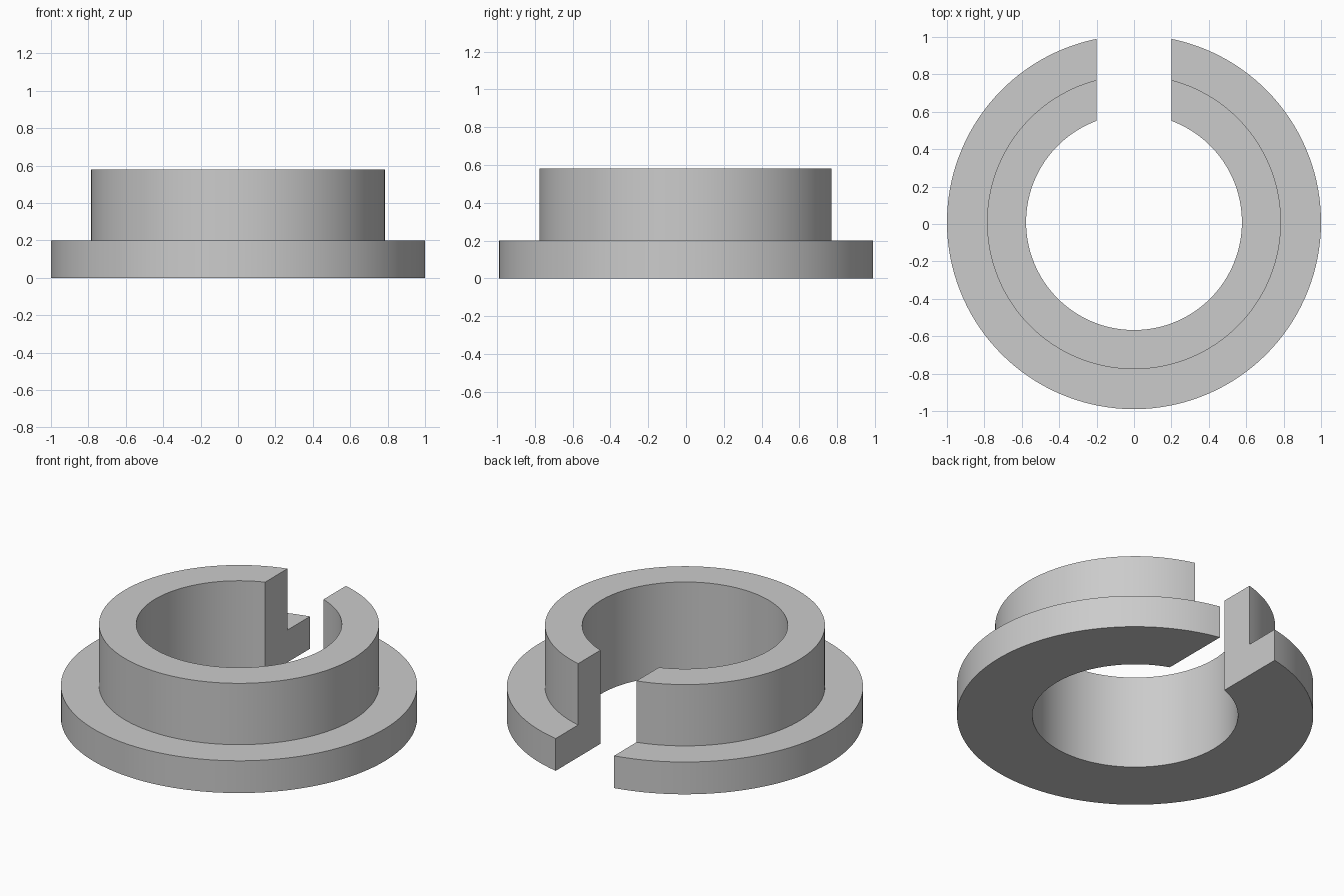
import bpy, bmesh, math

cube = bpy.data.objects.get("Cube")
if cube:
    bpy.data.objects.remove(cube, do_unlink=True)

# Plain grey material
grey = bpy.data.materials.new("plain_grey")
grey.use_nodes = True
colour = (0.6, 0.6, 0.6, 1)
grey.diffuse_color = colour
grey.node_tree.nodes["Principled BSDF"].inputs["Base Color"].default_value = colour

BORE, COLLAR, FLANGE = 0.577, 0.786, 1.0
FLANGE_TOP, COLLAR_TOP = 0.2, 0.58
HALF_SLOT = 0.2
CENTRE_Y = 0.01
STEPS = 128

# L-shaped cross-section as (radius, height)
profile = [(BORE, 0), (FLANGE, 0), (FLANGE, FLANGE_TOP),
           (COLLAR, FLANGE_TOP), (COLLAR, COLLAR_TOP), (BORE, COLLAR_TOP)]

# Sweep the section around, ending on the parallel walls of the rear slot
bm = bmesh.new()
rings = []
for i in range(STEPS + 1):
    ring = []
    for radius, z in profile:
        gap = math.asin(HALF_SLOT / radius)
        angle = gap + (2 * math.pi - 2 * gap) * i / STEPS
        ring.append(bm.verts.new((radius * math.sin(angle),
                                  CENTRE_Y + radius * math.cos(angle), z)))
    rings.append(ring)
n = len(profile)
for a, b in zip(rings, rings[1:]):
    for j in range(n):
        k = (j + 1) % n
        bm.faces.new((a[j], a[k], b[k], b[j]))

# Flat slot walls
bm.faces.new(rings[0])
bm.faces.new(rings[-1])
bmesh.ops.recalc_face_normals(bm, faces=bm.faces)

mesh = bpy.data.meshes.new("slotted_flange_bushing")
bm.to_mesh(mesh)
bm.free()
mesh.materials.append(grey)
bushing = bpy.data.objects.new("slotted_flange_bushing", mesh)
bpy.context.collection.objects.link(bushing)

# Smooth round walls, crisp edges
bpy.ops.object.select_all(action='DESELECT')
bushing.select_set(True)
bpy.context.view_layer.objects.active = bushing
bpy.ops.object.shade_smooth_by_angle(angle=math.radians(30))
